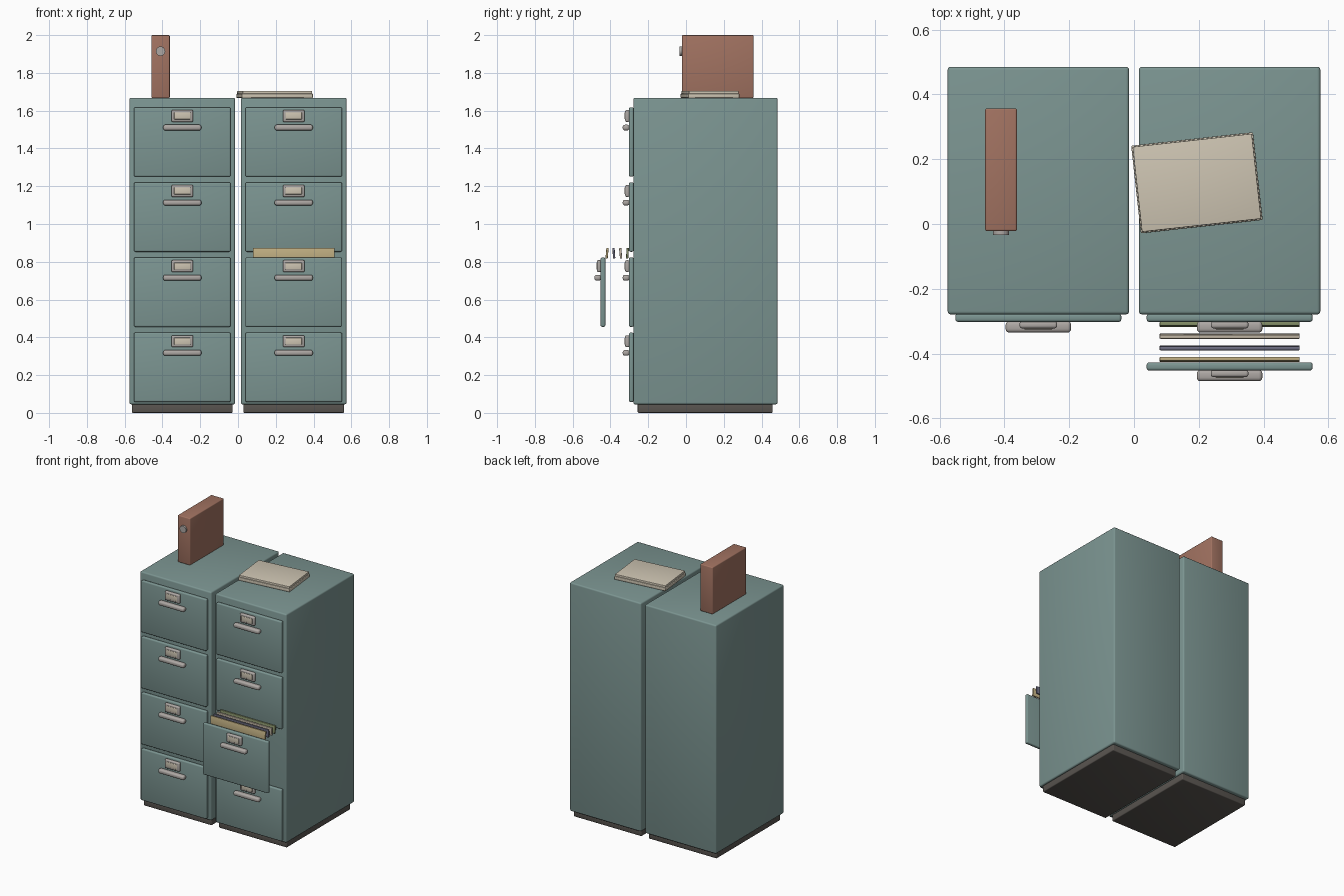
import bpy, bmesh, math
from mathutils import Matrix

if "Cube" in bpy.data.objects:
    bpy.data.objects.remove(bpy.data.objects["Cube"])


def material(name, rgb):
    m = bpy.data.materials.new(name)
    m.diffuse_color = (*rgb, 1)
    m.use_nodes = True
    m.node_tree.nodes["Principled BSDF"].inputs["Base Color"].default_value = m.diffuse_color
    return m


TEAL = material("teal_paint", (0.20, 0.30, 0.285))
DARK = material("dark_plinth", (0.10, 0.09, 0.08))
METAL = material("pull_metal", (0.42, 0.39, 0.37))
PAPER = material("paper", (0.62, 0.56, 0.45))
CLAY = material("binder_board", (0.36, 0.17, 0.12))
FILES = [material("file_" + n, c) for n, c in (
    ("yellow", (0.52, 0.42, 0.22)), ("slate", (0.16, 0.16, 0.23)),
    ("cream", (0.55, 0.48, 0.38)), ("olive", (0.22, 0.26, 0.13)))]


def finish(name, bm, mat, matrix):
    me = bpy.data.meshes.new(name)
    bm.to_mesh(me)
    bm.free()
    me.materials.append(mat)
    ob = bpy.data.objects.new(name, me)
    ob.matrix_world = matrix
    bpy.context.collection.objects.link(ob)
    bpy.ops.object.select_all(action='DESELECT')
    ob.select_set(True)
    bpy.context.view_layer.objects.active = ob
    bpy.ops.object.shade_smooth_by_angle(angle=math.radians(35))
    return ob


def box(name, x, y, z, mat, bevel=0.005, rot=None):
    """Rounded box spanning the (min, max) ranges x, y, z."""
    bm = bmesh.new()
    bmesh.ops.create_cube(bm, size=1)
    bmesh.ops.scale(bm, vec=[b - a for a, b in (x, y, z)], verts=bm.verts)
    bmesh.ops.bevel(bm, geom=bm.edges[:], offset=bevel, segments=3,
                    profile=0.5, affect='EDGES', clamp_overlap=True)
    place = Matrix.Translation([(a + b) / 2 for a, b in (x, y, z)])
    return finish(name, bm, mat, place @ rot if rot else place)


def around(c, half):
    return (c - half, c + half)


def drawer(name, cx, top, dy):
    # front panel
    box(name + "_front", around(cx, 0.256), (-0.302 + dy, -0.277 + dy),
        (top - 0.367, top), TEAL, 0.008)
    # bar pull
    box(name + "_pull", around(cx, 0.101), (-0.335 + dy, -0.300 + dy),
        (top - 0.122, top - 0.092), METAL, 0.011)
    # label holder with its card
    box(name + "_label_holder", around(cx, 0.058), (-0.322 + dy, -0.300 + dy),
        (top - 0.077, top - 0.014), METAL, 0.008)
    box(name + "_label_card", around(cx, 0.043), (-0.325 + dy, -0.315 + dy),
        (top - 0.063, top - 0.027), PAPER, 0.002)


# two cabinets with four drawers each, one pulled open
for side, cx in (("left", -0.295), ("right", 0.295)):
    box(side + "_cabinet_body", around(cx, 0.28), (-0.279, 0.485),
        (0.045, 1.668), TEAL, 0.010)
    box(side + "_plinth", around(cx, 0.267), (-0.256, 0.459),
        (0.0, 0.050), DARK, 0.006)
    for row in range(4):
        is_open = side == "right" and row == 1
        drawer(f"{side}_drawer_{row + 1}", cx, 0.425 + 0.3975 * row,
               -0.15 if is_open else 0)

# file tops showing in the open drawer
for i, mat in enumerate(FILES):
    tilt = Matrix.Rotation(math.radians((-5, 4, 5, -4)[i]), 4, 'X')
    box(f"file_folder_{i + 1}", (0.079, 0.511), around(-0.418 + 0.036 * i, 0.006),
        (0.817, 0.873), mat, 0.003, tilt)

# standing binder with finger ring
box("binder", (-0.459, -0.361), (-0.022, 0.357), (1.667, 2.0), CLAY, 0.006)
bm = bmesh.new()
bmesh.ops.create_cone(bm, cap_ends=True, segments=24, radius1=0.025,
                      radius2=0.025, depth=0.014)
finish("binder_ring", bm, METAL, Matrix.Translation((-0.41, -0.027, 1.915))
       @ Matrix.Rotation(math.pi / 2, 4, 'X'))

# loose folder lying askew on the right cabinet
turn = Matrix.Rotation(math.radians(6.3), 4, 'Z')
box("loose_folder_cover", around(0.194, 0.189), around(0.127, 0.136),
    (1.667, 1.690), PAPER, 0.004, turn)
box("loose_folder_sheets", around(0.194, 0.185), around(0.127, 0.132),
    (1.686, 1.704), PAPER, 0.003, turn)
